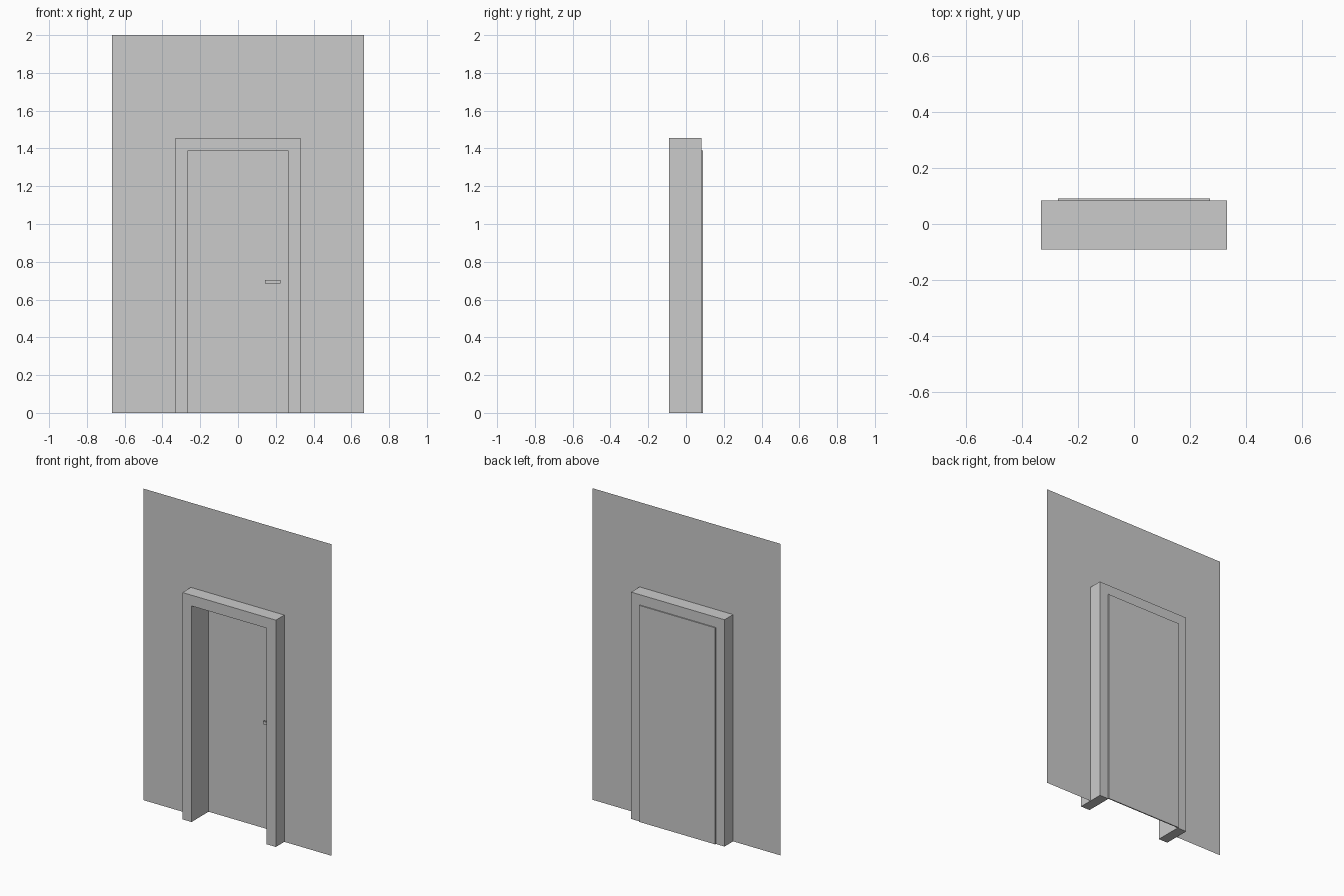
import bpy
import bmesh

old = bpy.data.objects.get("Cube")
if old:
    bpy.data.objects.remove(old, do_unlink=True)

grey = bpy.data.materials.new("plain grey")
grey.use_nodes = True
grey.diffuse_color = (0.6, 0.6, 0.6, 1)
grey.node_tree.nodes["Principled BSDF"].inputs["Base Color"].default_value = (0.6, 0.6, 0.6, 1)


def finish(name, bm):
    mesh = bpy.data.meshes.new(name)
    bm.to_mesh(mesh)
    bm.free()
    mesh.materials.append(grey)
    obj = bpy.data.objects.new(name, mesh)
    bpy.context.collection.objects.link(obj)
    return obj


def surround(name, half_out, top_out, half_in, top_in, y, depth=0):
    """Wall or casing around a doorway, as a sheet or an extruded solid."""
    bm = bmesh.new()
    outer = [(-half_out, 0), (-half_out, top_out), (half_out, top_out), (half_out, 0)]
    inner = [(-half_in, 0), (-half_in, top_in), (half_in, top_in), (half_in, 0)]
    a, b = [[bm.verts.new((x, y, z)) for x, z in ring] for ring in (outer, inner)]
    for i in range(3):
        bm.faces.new((a[i], a[i + 1], b[i + 1], b[i]))
    if depth:
        front = list(bm.faces)
        new = bmesh.ops.extrude_face_region(bm, geom=front, use_keep_orig=True)["geom"]
        moved = [v for v in new if isinstance(v, bmesh.types.BMVert)]
        bmesh.ops.translate(bm, verts=moved, vec=(0, depth, 0))
        bmesh.ops.recalc_face_normals(bm, faces=bm.faces)
    return finish(name, bm)


def box(name, low, high):
    bm = bmesh.new()
    bmesh.ops.create_cube(bm, size=1)
    for v in bm.verts:
        v.co = [lo + (c + 0.5) * (hi - lo) for c, lo, hi in zip(v.co, low, high)]
    return finish(name, bm)


# Thin wall sheet with a doorway, and the deep casing lining it
surround("wall", 0.667, 2, 0.3, 1.42, -0.004)
surround("door_frame", 0.332, 1.456, 0.267, 1.387, -0.09, 0.173)

# Door leaf closing the back of the frame
box("door", (-0.27, 0.083, 0), (0.27, 0.09, 1.39))

# Lever handle on the front of the door
box("handle_lever", (0.142, 0.049, 0.685), (0.224, 0.06, 0.704))
box("handle_stem", (0.205, 0.06, 0.685), (0.224, 0.083, 0.704))
